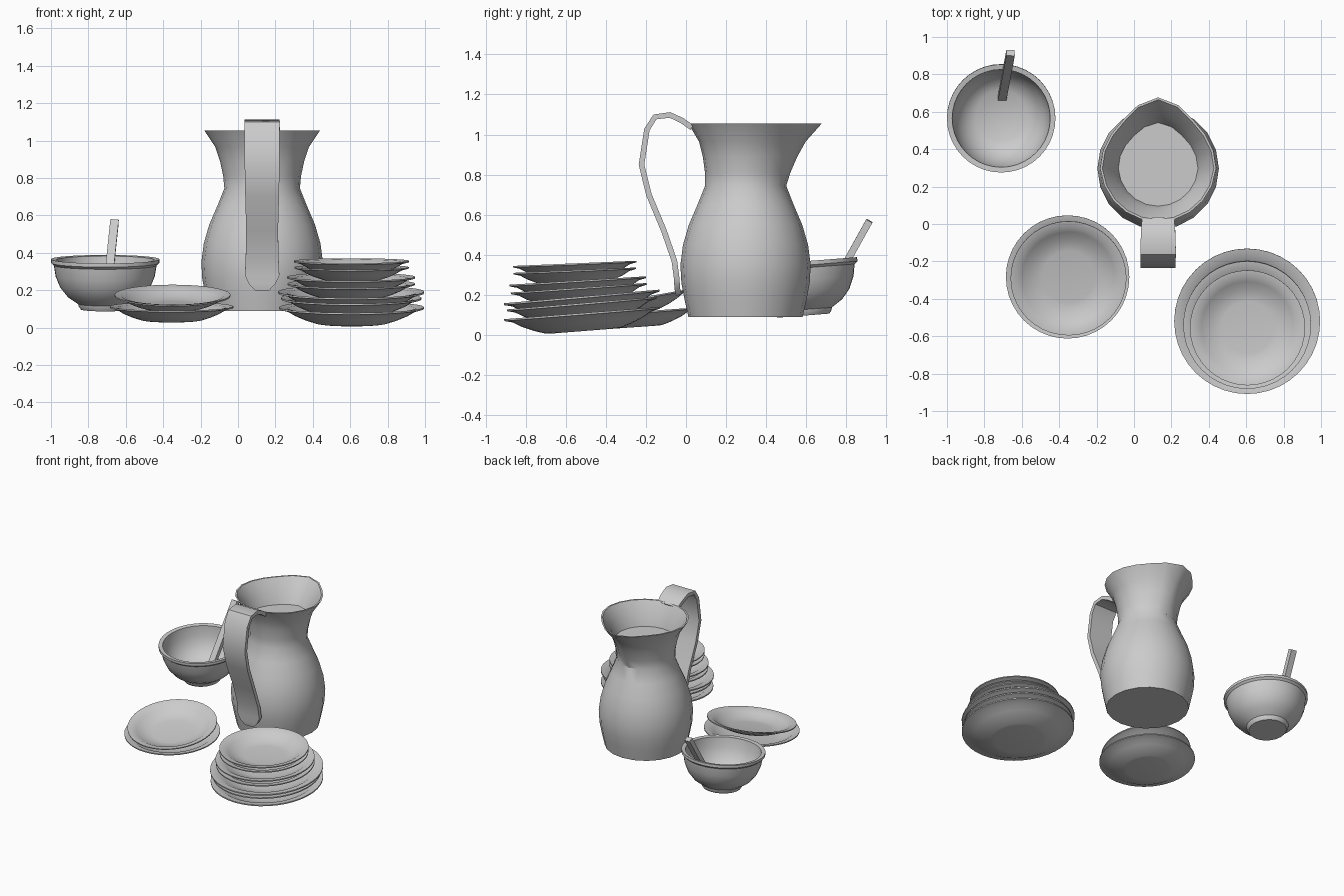
import bpy, bmesh
from math import sin, cos, pi, radians
from mathutils import Vector

if "Cube" in bpy.data.objects:
    bpy.data.objects.remove(bpy.data.objects["Cube"])


def finish(bm, name, loc=(0, 0, 0), rot=(0, 0, 0), angle=35):
    bmesh.ops.recalc_face_normals(bm, faces=bm.faces)
    me = bpy.data.meshes.new(name)
    bm.to_mesh(me)
    bm.free()
    ob = bpy.data.objects.new(name, me)
    bpy.context.collection.objects.link(ob)
    ob.location, ob.rotation_euler = loc, rot
    bpy.ops.object.select_all(action='DESELECT')
    ob.select_set(True)
    bpy.context.view_layer.objects.active = ob
    bpy.ops.object.shade_smooth_by_angle(angle=radians(angle))
    return ob


def skin(bm, rings):
    """Bridge successive closed rings and cap both ends."""
    rings = [[bm.verts.new(p) for p in ring] for ring in rings]
    n = len(rings[0])
    for a, b in zip(rings, rings[1:]):
        for i in range(n):
            j = (i + 1) % n
            bm.faces.new((a[i], a[j], b[j], b[i]))
    bm.faces.new(rings[0])
    bm.faces.new(rings[-1])


def lathe(name, profile, segs, loc, tilt=0, extra=lambda z, c: 0):
    """Revolve (radius, z) points; extra() adds to the radius by height and direction."""
    rings = []
    for r, z in profile:
        ring = []
        for i in range(segs):
            a = 2 * pi * i / segs
            q = r + extra(z, cos(a))
            ring.append((q * sin(a), q * cos(a), z))
        rings.append(ring)
    bm = bmesh.new()
    skin(bm, rings)
    return finish(bm, name, loc, (radians(tilt), 0, 0))


# Plates: one unit profile, scaled and tilted about the rim centre
PLATE = [(.44, -.22), (.50, -.21), (.64, -.165), (.78, -.105), (.89, -.04), (1, -.012),
         (1, .012), (.88, -.005), (.80, -.06), (.66, -.13), (.54, -.168), (.45, -.178)]


def plate(name, x, y, z, r, tilt):
    lathe(name, [(a * r, b * r) for a, b in PLATE], 40, (x, y, z), tilt)


stack = [(.607, -.520, .105, .388, 4.5), (.605, -.520, .155, .375, 4.8),
         (.605, -.520, .188, .390, 5.0), (.605, -.535, .232, .340, 4.0),
         (.605, -.540, .268, .342, 3.5), (.607, -.555, .320, .306, 2.5),
         (.607, -.555, .354, .308, 2.4)]
for i, p in enumerate(stack):
    plate(f"stacked_plate_{i + 1}", *p)
plate("side_plate_lower", -.355, -.283, .110, .330, 4)
plate("side_plate_upper", -.350, -.290, .172, .310, 10)

# Bowl with foot ring
lathe("bowl", [(.130, -.262), (.142, -.245), (.145, -.232), (.200, -.195), (.240, -.145),
               (.265, -.085), (.275, -.025), (.290, -.012), (.290, .008), (.262, .004),
               (.255, -.07), (.230, -.135), (.190, -.185), (.135, -.215)],
      40, (-.71, .565, .358), 4.5)

# Spoon handle leaning in the bowl
a, b = Vector((-.706, .67, .13)), Vector((-.66, .915, .57))
bm = bmesh.new()
bmesh.ops.create_cube(bm, size=1)
bmesh.ops.scale(bm, vec=(.045, .035, (b - a).length), verts=bm.verts)
d = (b - a).normalized()
side = d.cross(Vector((0, -1, 0.5))).normalized()
side = side if side.x > 0 else -side
other = d.cross(side)
for v in bm.verts:
    v.co = (a + b) / 2 + side * v.co.x + other * v.co.y + d * v.co.z
finish(bm, "spoon_handle")


# Pitcher body: pinched spout towards +y, slightly flattened at the handle side
def spout(z, c):
    t = min(1, max(0, (z - .74) / .315))
    return t * (.07 * max(0, c) ** 9 - .025 * max(0, -c))


PX, PY = .129, .297
lathe("pitcher_body",
      [(.285, .09), (.305, .18), (.320, .26), (.325, .35), (.312, .45), (.283, .55),
       (.240, .65), (.202, .745), (.208, .81), (.225, .89), (.250, .965), (.310, 1.055),
       (.298, 1.055), (.240, .965), (.213, .885)],
      20, (PX, PY, 0), extra=spout)

# Pitcher handle: flat strap swept along (y, z, half width)
path = [(.03, 1.035, .085), (-.02, 1.07, .09), (-.08, 1.098, .093), (-.155, 1.088, .095),
        (-.195, 1.025, .093), (-.222, .85, .093), (-.185, .70, .09), (-.11, .52, .085),
        (-.058, .37, .088), (-.046, .28, .092), (-.044, .235, .070), (-.036, .20, .036)]
rings = []
for i, (y, z, w) in enumerate(path):
    p, q = path[max(i - 1, 0)], path[min(i + 1, len(path) - 1)]
    n = Vector((0, -(q[1] - p[1]), q[0] - p[0])).normalized() * .014
    c = Vector((PX, y, z))
    s = Vector((w, 0, 0))
    rings.append([c - s - n, c + s - n, c + s + n, c - s + n])
bm = bmesh.new()
skin(bm, rings)
finish(bm, "pitcher_handle")
